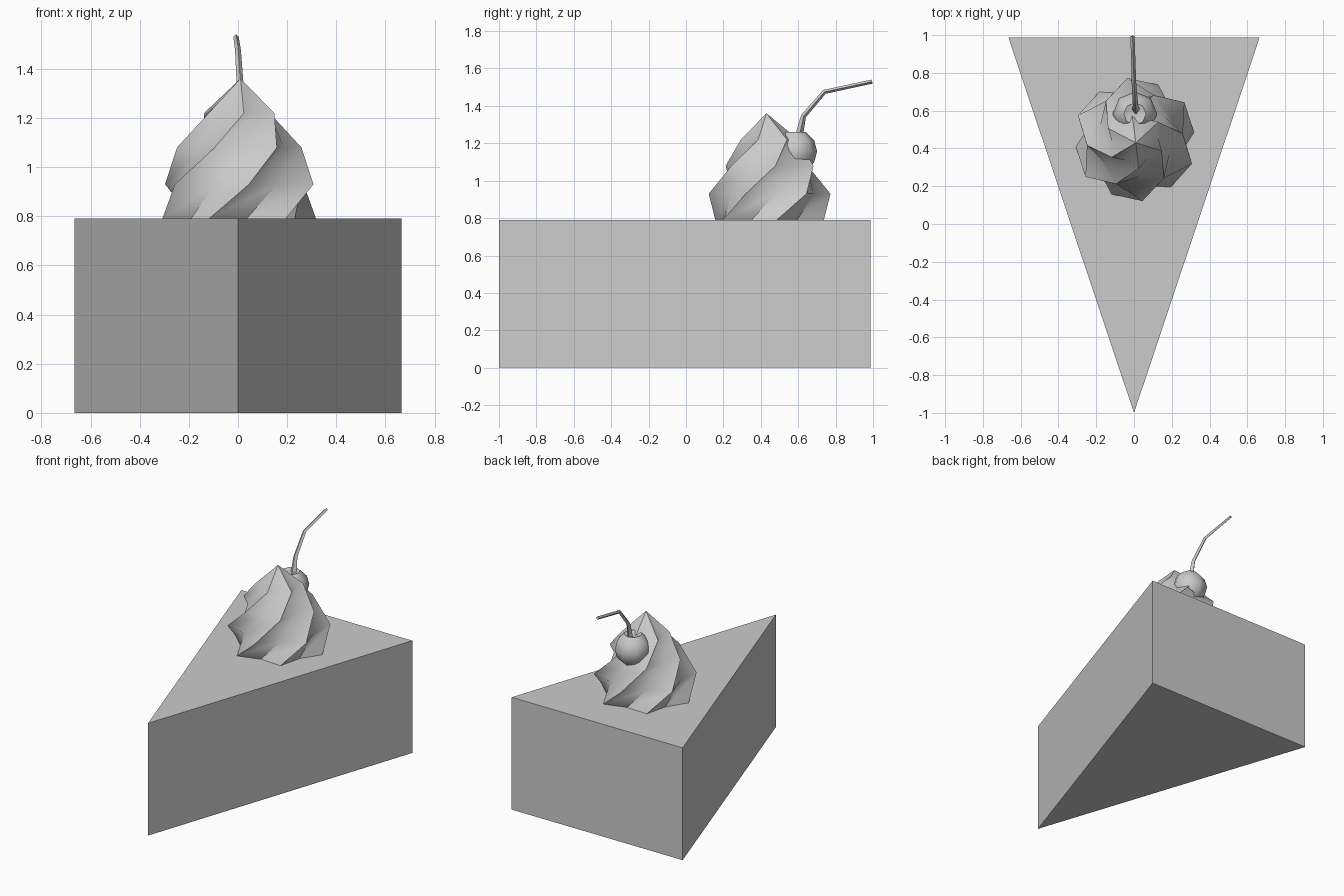
import bpy, bmesh
from math import sin, cos, radians

if "Cube" in bpy.data.objects:
    bpy.data.objects.remove(bpy.data.objects["Cube"])


def make_object(name, bm, smooth_angle=None):
    bmesh.ops.recalc_face_normals(bm, faces=bm.faces)
    mesh = bpy.data.meshes.new(name)
    bm.to_mesh(mesh)
    bm.free()
    obj = bpy.data.objects.new(name, mesh)
    bpy.context.collection.objects.link(obj)
    if smooth_angle:
        bpy.ops.object.select_all(action='DESELECT')
        obj.select_set(True)
        bpy.context.view_layer.objects.active = obj
        bpy.ops.object.shade_smooth_by_angle(angle=radians(smooth_angle))
    return obj


def loft(bm, rings):
    for lower, upper in zip(rings, rings[1:]):
        n = len(lower)
        for i in range(n):
            j = (i + 1) % n
            bm.faces.new((lower[i], lower[j], upper[j], upper[i]))


# Cake slice: triangular prism
bm = bmesh.new()
outline = [(0, -1), (0.665, 0.987), (-0.665, 0.987)]
rings = [[bm.verts.new((x, y, z)) for x, y in outline] for z in (0, 0.79)]
loft(bm, rings)
bm.faces.new(rings[0])
bm.faces.new(rings[1])
make_object("cake_slice", bm)

# Whipped cream: six-lobed star rings, each twisted 30 degrees from the one below
bm = bmesh.new()
LOBES = 6
profile = [(0.79, 0.315), (0.93, 0.328), (1.08, 0.255), (1.22, 0.155)]
rings = []
for level, (z, radius) in enumerate(profile):
    ring = []
    for i in range(LOBES * 2):
        angle = radians(7 + 30 * level + i * 180 / LOBES)
        r = radius * (0.78 if i % 2 else 1)
        ring.append(bm.verts.new((0.005 + r * cos(angle), 0.447 + r * sin(angle), z)))
    rings.append(ring)
loft(bm, rings)
bm.faces.new(rings[0])
tip = bm.verts.new((0.01, 0.43, 1.36))
for i in range(LOBES * 2):
    bm.faces.new((rings[-1][i], rings[-1][(i + 1) % (LOBES * 2)], tip))
make_object("whipped_cream", bm, 50)

# Cherry: low-poly ball with a dimple where the stem enters
bm = bmesh.new()
bmesh.ops.create_uvsphere(bm, u_segments=8, v_segments=6, radius=0.118)
top = max(bm.verts, key=lambda v: v.co.z)
top.co.z = 0.08
for v in bm.verts:
    v.co += type(v.co)((0.005, 0.583, 1.157))
make_object("cherry", bm, 60)

# Cherry stem: bent tapering rod
curve = bpy.data.curves.new("cherry_stem", 'CURVE')
curve.dimensions = '3D'
curve.bevel_depth = 1.0
curve.bevel_resolution = 0
curve.use_fill_caps = True
path = [(0.01, 0.602, 1.23, 0.022), (0.008, 0.628, 1.345, 0.014),
        (0.0, 0.74, 1.475, 0.012), (-0.008, 0.995, 1.53, 0.011)]
spline = curve.splines.new('POLY')
spline.points.add(len(path) - 1)
for point, (x, y, z, r) in zip(spline.points, path):
    point.co = (x, y, z, 1)
    point.radius = r
stem = bpy.data.objects.new("cherry_stem", curve)
bpy.context.collection.objects.link(stem)
bpy.ops.object.select_all(action='DESELECT')
stem.select_set(True)
bpy.context.view_layer.objects.active = stem
bpy.ops.object.convert(target='MESH')
bpy.ops.object.shade_smooth_by_angle(angle=radians(50))
